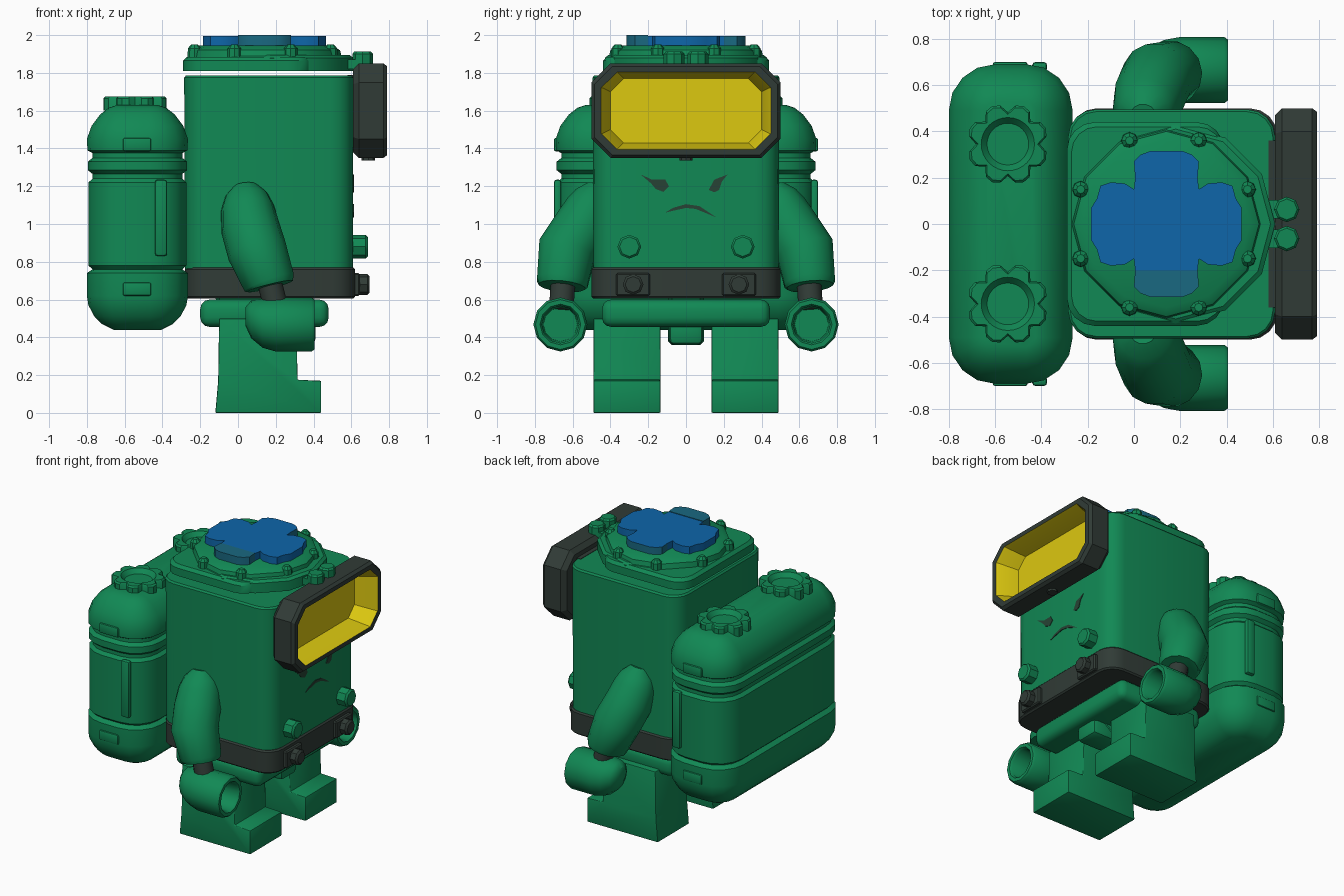
import bpy, bmesh, math
from mathutils import Vector


def material(name, rgb):
    m = bpy.data.materials.new(name)
    m.diffuse_color = (*rgb, 1)
    return m


GREEN = material("green", (0.0056, 0.25, 0.09))
BLACK = material("charcoal", (0.03, 0.044, 0.037))
YELLOW = material("yellow", (0.72, 0.58, 0.005))
BLUE = material("blue", (0.0044, 0.133, 0.40))
TEAL = material("teal", (0.01, 0.14, 0.22))
DARK = material("dark_green", (0.02, 0.055, 0.035))


def finish(bm, name, mats, bevel=0, segs=2, angle=35):
    bmesh.ops.recalc_face_normals(bm, faces=bm.faces[:])
    if bevel:
        bmesh.ops.bevel(bm, geom=bm.edges[:], offset=bevel, segments=segs,
                        profile=0.5, affect='EDGES')
    for f in bm.faces:
        f.smooth = True
    me = bpy.data.meshes.new(name)
    bm.to_mesh(me)
    bm.free()
    me.set_sharp_from_angle(angle=math.radians(angle))
    for m in mats:
        me.materials.append(m)
    ob = bpy.data.objects.new(name, me)
    bpy.context.collection.objects.link(ob)
    return ob


def loft(name, rings, mat, inner=None, split=99, bevel=0, angle=35):
    """Closed skin through rings; bands from index split on use the inner colour."""
    bm = bmesh.new()
    vs = [[bm.verts.new(p) for p in r] for r in rings]
    n = len(vs[0])
    bm.faces.new(vs[0])
    for k in range(len(vs) - 1):
        for i in range(n):
            j = (i + 1) % n
            f = bm.faces.new((vs[k][i], vs[k][j], vs[k + 1][j], vs[k + 1][i]))
            f.material_index = int(k >= split)
    bm.faces.new(vs[-1]).material_index = int(len(rings) > split)
    return finish(bm, name, [mat] + ([inner] if inner else []), bevel, angle=angle)


def box(name, x0, x1, y0, y1, z0, z1, mat, bevel=0, segs=2):
    bm = bmesh.new()
    bmesh.ops.create_cube(bm, size=1)
    for v in bm.verts:
        v.co = ((x0 + x1) / 2 + v.co.x * (x1 - x0), (y0 + y1) / 2 + v.co.y * (y1 - y0),
                (z0 + z1) / 2 + v.co.z * (z1 - z0))
    return finish(bm, name, [mat], bevel, segs)


def rrect(x0, x1, y0, y1, r, z, n=5):
    """Rounded rectangle ring at height z."""
    pts = []
    for k, (cx, cy) in enumerate([(x1 - r, y1 - r), (x0 + r, y1 - r),
                                  (x0 + r, y0 + r), (x1 - r, y0 + r)]):
        for i in range(n):
            a = math.pi / 2 * (k + i / (n - 1))
            pts.append((cx + r * math.cos(a), cy + r * math.sin(a), z))
    return pts


def tube(name, stations, mat, n=16, axis=None, angle=35):
    """Round skin through (centre, radius) stations, along a path or a fixed axis."""
    c = [Vector(s[0]) for s in stations]
    rings = []
    for k, (_, r) in enumerate(stations):
        t = Vector(axis) if axis else c[min(k + 1, len(c) - 1)] - c[max(k - 1, 0)]
        t.normalize()
        u = t.cross(Vector((0, 1, 0) if abs(t.y) < 0.9 else (1, 0, 0))).normalized()
        w = t.cross(u)
        rings.append([c[k] + r * (u * math.cos(2 * math.pi * i / n) +
                                  w * math.sin(2 * math.pi * i / n)) for i in range(n)])
    return loft(name, rings, mat, angle=angle)


def octagon(x, hy, hz, ch, cz=1.6):
    q = [(hy, hz - ch), (hy - ch, hz), (ch - hy, hz), (-hy, hz - ch),
         (-hy, ch - hz), (ch - hy, -hz), (hy - ch, -hz), (hy, ch - hz)]
    return [(x, y, cz + z) for y, z in q]


# Body shell and belt
loft("body", [rrect(-0.28, 0.61, -0.49, 0.49, 0.12, 0.76),
              rrect(-0.285, 0.61, -0.495, 0.495, 0.12, 1.775),
              rrect(-0.275, 0.60, -0.485, 0.485, 0.11, 1.787)], GREEN)
loft("belt", [rrect(-0.27, 0.61, -0.49, 0.49, 0.11, 0.605),
              rrect(-0.28, 0.62, -0.5, 0.5, 0.12, 0.615),
              rrect(-0.28, 0.62, -0.5, 0.5, 0.12, 0.76),
              rrect(-0.27, 0.61, -0.49, 0.49, 0.11, 0.77)], BLACK)

# Lid, collar and hatch
loft("lid", [rrect(-0.29, 0.39, -0.44, 0.44, 0.12, 1.81),
             rrect(-0.29, 0.39, -0.44, 0.44, 0.12, 1.865),
             rrect(-0.27, 0.385, -0.42, 0.42, 0.11, 1.885)], GREEN)
tube("collar", [((0.18, 0, 1.81), 0.43), ((0.18, 0, 1.88), 0.43),
                ((0.18, 0, 1.895), 0.41)], GREEN, 12)
tube("hatch", [((0.14, 0, 1.88), 0.41), ((0.14, 0, 1.92), 0.40),
               ((0.14, 0, 1.945), 0.36), ((0.14, 0, 1.945), 0.2)], GREEN, 12)
for i in range(8):
    a = math.pi / 8 + i * math.pi / 4
    x, y = 0.13 + 0.39 * math.cos(a), 0.39 * math.sin(a)
    tube("hatch_bolt", [((x, y, 1.88), 0.037), ((x, y, 1.93), 0.035),
                        ((x, y, 1.95), 0.018)], GREEN, 8)

# Cross-shaped valve wheel
quarter = [(0.325, 0.07), (0.3, 0.11), (0.285, 0.165), (0.24, 0.18), (0.18, 0.175),
           (0.14, 0.15), (0.135, 0.2), (0.14, 0.27), (0.11, 0.3), (0.07, 0.315)]
wheel = (quarter + [(-x, y) for x, y in quarter[::-1]] +
         [(-x, -y) for x, y in quarter] + [(x, -y) for x, y in quarter[::-1]])
valve = loft("valve", [[(0.14 + x, y, z) for x, y in wheel] for z in (1.94, 1.996)], BLUE, TEAL)
for p in valve.data.polygons:
    if abs(p.center.y) > 0.19 and abs(p.normal.z) < 0.5:
        p.material_index = 1
lobe = [(x, y) for x, y in wheel if y < -0.19]
loft("valve_lobe_plate", [[(0.14 + x, y, z) for x, y in lobe] for z in (1.992, 2.0)], TEAL)

# Visor with recessed lens
loft("visor", [octagon(0.61, 0.47, 0.22, 0.08), octagon(0.64, 0.5, 0.25, 0.1),
               octagon(0.77, 0.5, 0.25, 0.1), octagon(0.79, 0.485, 0.235, 0.095),
               octagon(0.79, 0.45, 0.205, 0.085), octagon(0.775, 0.44, 0.2, 0.08),
               octagon(0.64, 0.40, 0.17, 0.07)], BLACK, YELLOW, 4, angle=20)
box("visor_mount", 0.58, 0.63, -0.36, 0.36, 1.43, 1.79, BLACK)
tube("visor_stud", [((0.69, 0, 1.335), 0.035), ((0.69, 0, 1.36), 0.035)], BLACK, 8)
for s in (-1, 1):
    tube("visor_knob", [((0.66, s * 0.063, 1.83), 0.055), ((0.66, s * 0.063, 1.9), 0.055),
                        ((0.66, s * 0.063, 1.912), 0.045)], GREEN, 8)
    box("knob_bracket", 0.56, 0.66, s * 0.063 - 0.04, s * 0.063 + 0.04, 1.82, 1.87, GREEN)

# Painted face
face = {"left_eye": [(-0.24, 1.262), (-0.18, 1.235), (-0.11, 1.235), (-0.09, 1.2),
                     (-0.12, 1.17), (-0.16, 1.185), (-0.185, 1.215)],
        "right_eye": [(0.22, 1.262), (0.15, 1.235), (0.12, 1.18), (0.15, 1.168),
                      (0.175, 1.18), (0.19, 1.225)],
        "mouth": [(-0.11, 1.06), (-0.07, 1.085), (0.0, 1.105), (0.07, 1.095), (0.16, 1.035),
                  (0.1, 1.06), (0.05, 1.08), (0.0, 1.085), (-0.06, 1.072)]}
for part, pts in face.items():
    loft(part, [[(x, y, z) for y, z in pts] for x in (0.606, 0.614)], DARK)

# Chest buttons and belt bolts
for s in (-1, 1):
    y = s * 0.3
    tube("chest_button", [((0.6, y, 0.88), 0.063), ((0.675, y, 0.88), 0.063),
                          ((0.687, y, 0.88), 0.052)], GREEN, 8)
    y = s * 0.28
    box("belt_plate", 0.6, 0.645, y - 0.09, y + 0.09, 0.62, 0.74, BLACK, 0.008, 1)
    tube("belt_bolt", [((0.63, y, 0.68), 0.055), ((0.685, y, 0.68), 0.055),
                       ((0.697, y, 0.68), 0.042)], BLACK, 8)

# Backpack with grooves
profile = [(0.44, 0.14), (0.47, 0.08), (0.51, 0.04), (0.57, 0.008), (0.62, 0), (0.74, 0),
           (0.76, 0.03), (0.78, 0.008), (1.22, 0.008), (1.24, 0.03), (1.265, 0.03),
           (1.285, 0.005), (1.33, 0.005), (1.35, 0.03), (1.375, 0.03), (1.39, 0.003),
           (1.45, 0), (1.52, 0.025), (1.58, 0.07), (1.615, 0.115), (1.63, 0.16)]
loft("backpack", [rrect(-0.8 + d, -0.265 - d, -0.69 + d, 0.69 - d, 0.2 - d, z)
                  for z, d in profile], GREEN, angle=40)


def gear(x, y, z, r, tooth):
    """Ring with eight rounded teeth."""
    rad = (r - tooth, r - tooth * 0.2, r, r - tooth * 0.2)
    return [(x + rad[i % 4] * math.cos(math.pi * i / 16),
             y + rad[i % 4] * math.sin(math.pi * i / 16), z) for i in range(32)]


for s in (-1, 1):
    y = s * 0.345
    loft("tank_cap", [gear(-0.545, y, 1.60, 0.178, 0.04), gear(-0.545, y, 1.665, 0.178, 0.04),
                      gear(-0.545, y, 1.676, 0.168, 0.04), gear(-0.545, y, 1.676, 0.115, 0),
                      gear(-0.545, y, 1.645, 0.09, 0)], GREEN)
    a, b = sorted((s * 0.66, s * 0.7))
    box("pack_side_bar", -0.44, -0.375, a, b, 0.83, 1.235, GREEN, 0.015)
    for z in (0.655, 1.42):
        box("pack_side_tab", -0.61, -0.46, a, b, z - 0.035, z + 0.035, GREEN, 0.01)

# Arms, wrists and hollow grip hands
for s in (-1, 1):
    tube("arm", [((0.04, s * 0.46, 1.205), 0.06), ((0.045, s * 0.475, 1.15), 0.115),
                 ((0.05, s * 0.50, 1.08), 0.142), ((0.065, s * 0.55, 0.98), 0.155),
                 ((0.10, s * 0.63, 0.86), 0.158), ((0.165, s * 0.655, 0.69), 0.138),
                 ((0.17, s * 0.657, 0.67), 0.125)], GREEN, 14, angle=40)
    tube("wrist", [((0.165, s * 0.65, 0.7), 0.065), ((0.2, s * 0.66, 0.56), 0.065)], BLACK, 12)
    tube("hand", [((0.04, s * 0.665, 0.51), 0.05), ((0.07, s * 0.665, 0.495), 0.1),
                  ((0.13, s * 0.665, 0.475), 0.13), ((0.2, s * 0.665, 0.468), 0.143),
                  ((0.39, s * 0.665, 0.468), 0.143), ((0.405, s * 0.665, 0.468), 0.132),
                  ((0.405, s * 0.665, 0.468), 0.108), ((0.39, s * 0.665, 0.468), 0.098),
                  ((0.15, s * 0.665, 0.468), 0.09)], GREEN, 12, (1, 0, 0), 40)

# Hips, crotch strap, legs
box("hips", -0.2, 0.48, -0.445, 0.445, 0.455, 0.6, GREEN, 0.05, 3)
tube("crotch", [((0.14, -0.095, 0.62), 0.24), ((0.14, -0.075, 0.62), 0.26),
                ((0.14, 0.075, 0.62), 0.26), ((0.14, 0.095, 0.62), 0.24)], GREEN, 24)
box("crotch_front", 0.2, 0.41, -0.09, 0.09, 0.36, 0.5, GREEN, 0.03)
side = [(-0.12, 0), (0.44, 0), (0.44, 0.17), (0.315, 0.175), (0.31, 0.5),
        (-0.1, 0.5), (-0.105, 0.17)]
for s in (-1, 1):
    loft("leg", [[(x, s * y, z) for x, z in side] for y in (0.135, 0.49)], GREEN, bevel=0.006)
